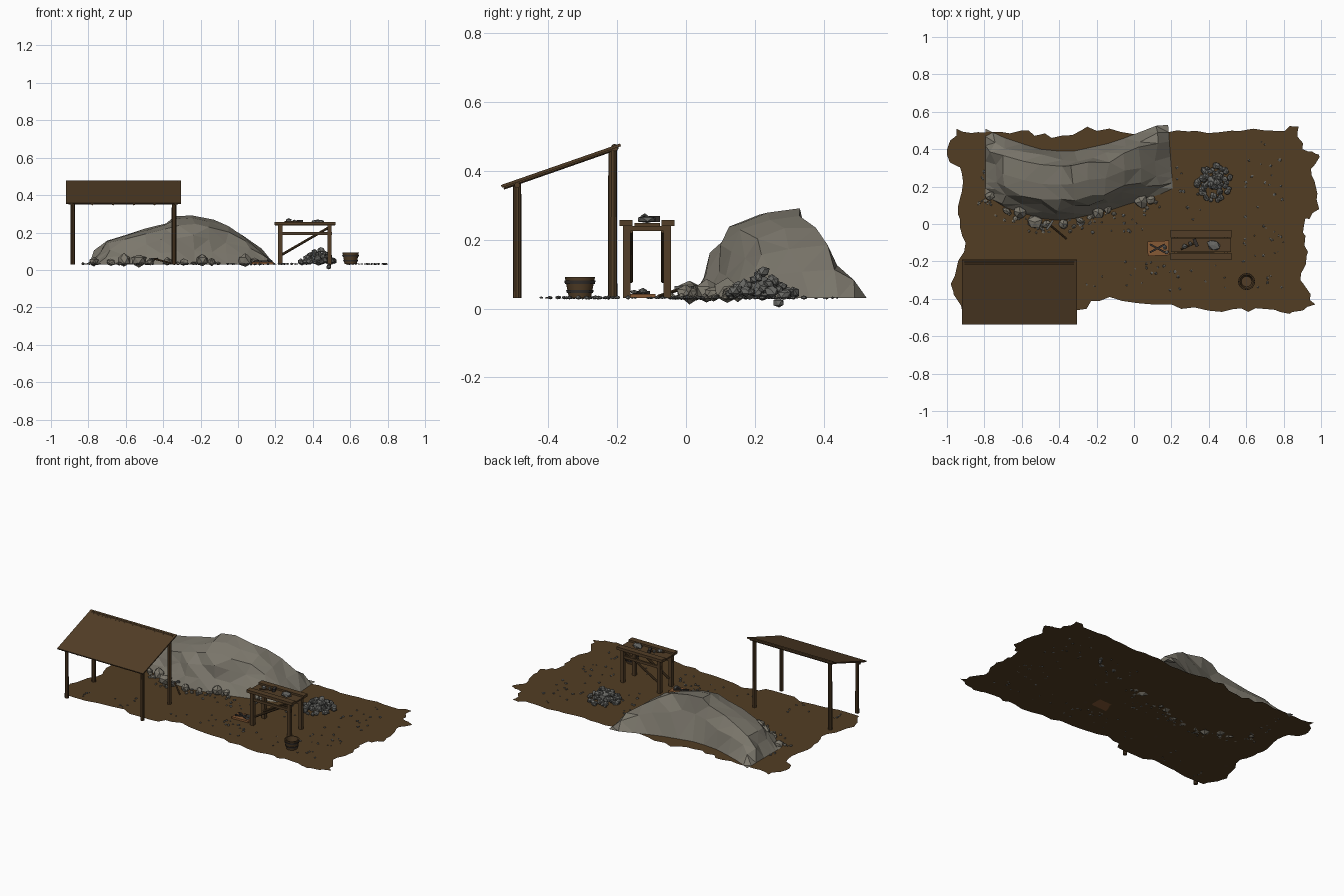
import bpy, bmesh, math, random
from mathutils import Vector, Matrix

random.seed(7)
if "Cube" in bpy.data.objects:
    bpy.data.objects.remove(bpy.data.objects["Cube"])

G = 0.03  # ground level


def material(name, r, g, b):
    m = bpy.data.materials.new(name)
    m.use_nodes = True
    m.diffuse_color = (r, g, b, 1)
    bsdf = m.node_tree.nodes["Principled BSDF"]
    bsdf.inputs["Base Color"].default_value = (r, g, b, 1)
    bsdf.inputs["Roughness"].default_value = 0.9
    return m


SOIL = material("soil", 0.085, 0.047, 0.017)
WOOD = material("dark wood", 0.085, 0.048, 0.02)
CLIFF = material("warm rock", 0.2, 0.185, 0.15)
STONE = material("grey stone", 0.14, 0.14, 0.13)
PALE = material("pale board", 0.24, 0.1, 0.035)
IRON = material("dark iron", 0.035, 0.03, 0.027)


def finish(name, bm, *mats, smooth=False):
    mesh = bpy.data.meshes.new(name)
    bm.to_mesh(mesh)
    bm.free()
    for m in mats:
        mesh.materials.append(m)
    ob = bpy.data.objects.new(name, mesh)
    bpy.context.collection.objects.link(ob)
    if smooth:
        bpy.ops.object.select_all(action='DESELECT')
        ob.select_set(True)
        bpy.context.view_layer.objects.active = ob
        bpy.ops.object.shade_smooth_by_angle()
    return ob


def box(name, center, size, mat, turn=(0, 0, 0)):
    bm = bmesh.new()
    bmesh.ops.create_cube(bm, size=1)
    bmesh.ops.scale(bm, vec=size, verts=bm.verts)
    ob = finish(name, bm, mat)
    ob.location, ob.rotation_euler = center, turn
    return ob


def pole(name, a, b, r, mat):
    a, b = Vector(a), Vector(b)
    bm = bmesh.new()
    bmesh.ops.create_cone(bm, cap_ends=True, segments=10, radius1=r, radius2=r * 0.93,
                          depth=(b - a).length)
    ob = finish(name, bm, mat, smooth=True)
    ob.location = (a + b) / 2
    ob.rotation_euler = (b - a).to_track_quat('Z', 'Y').to_euler()
    return ob


def add_stone(bm, center, r, flat=0.7, detail=1):
    # Angular lump with uneven corners
    geo = bmesh.ops.create_icosphere(bm, subdivisions=detail, radius=r)["verts"]
    turn = Matrix.Rotation(random.uniform(0, 6), 3, 'Z')
    stretch = random.uniform(0.7, 1)
    for v in geo:
        p = v.co * random.uniform(0.75, 1.1)
        v.co = turn @ Vector((p.x, p.y * stretch, p.z * flat)) + Vector(center)


# Ragged ground sheet
outline = [(-.95, .51), (-.8, .49), (-.6, .5), (-.44, .46), (-.25, .52), (0, .48), (.23, .5),
           (.45, .49), (.7, .5), (.88, .52), (.9, .4), (.99, .37), (.95, .26), (.99, .08),
           (.91, 0), (.93, -.15), (.89, -.3), (.97, -.43), (.83, -.48), (.65, -.45),
           (.47, -.47), (.2, -.43), (-.13, -.39), (-.3, -.46), (-.6, -.44), (-.92, -.46),
           (-.98, -.32), (-.9, -.1), (-.94, .05), (-.92, .27), (-1, .37)]
bm = bmesh.new()
rim = []
for i, a in enumerate(outline):
    b = outline[(i + 1) % len(outline)]
    steps = 4
    for k in range(steps):
        p = Vector(a).lerp(Vector(b), k / steps)
        if k:
            p += Vector((random.uniform(-.016, .016), random.uniform(-.016, .016)))
        rim.append(bm.verts.new((max(-1, min(1, p.x)), p.y, G)))
face = bm.faces.new(rim)
face.normal_update()
if face.normal.z < 0:
    face.normal_flip()
bmesh.ops.triangulate(bm, faces=bm.faces)
finish("ground", bm, SOIL)

# Crescent rock outcrop: columns of (x, front foot, back foot, height)
columns = [(-.795, .16, .51, .0), (-.755, .13, .49, .075), (-.69, .09, .46, .135),
           (-.6, .06, .43, .17), (-.5, .03, .4, .195), (-.4, .02, .39, .235),
           (-.32, .03, .39, .262), (-.23, .05, .41, .27), (-.14, .07, .43, .25),
           (-.05, .1, .46, .21), (.04, .13, .49, .155), (.13, .16, .525, .085),
           (.195, .19, .53, .0)]
profile = [(0, 0), (.09, .28), (.17, .58), (.27, .87), (.5, .97), (.74, 1), (.88, .62), (1, 0)]
bm = bmesh.new()
grid = []
for x, front, back, h in columns:
    row = []
    for t, up in profile:
        edge = up == 0 or h == 0
        j = 0 if edge else 0.02
        lean = 0.025 * (t - .5) if x > 0 else 0
        row.append(bm.verts.new((x - lean + random.uniform(-j, j),
                                 front + (back - front) * t + random.uniform(-j, j) * .8,
                                 G + h * up * (1 if edge else random.uniform(.91, 1.0)))))
    grid.append(row)
for r0, r1 in zip(grid, grid[1:]):
    for k in range(len(profile) - 1):
        bm.faces.new((r0[k], r1[k], r1[k + 1], r0[k + 1]))
bmesh.ops.triangulate(bm, faces=bm.faces, quad_method='SHORT_EDGE')
bmesh.ops.recalc_face_normals(bm, faces=bm.faces)
if sum(f.normal.z for f in bm.faces) < 0:
    bmesh.ops.reverse_faces(bm, faces=bm.faces)
finish("rock_outcrop", bm, CLIFF)

# Boulders along the foot of the outcrop
bm = bmesh.new()
for x, y, r in [(-.77, .15, .03), (-.68, .07, .025), (-.61, .06, .045), (-.53, .01, .045),
                (-.47, .0, .025), (-.38, .0, .03), (-.29, .02, .025), (-.19, .06, .045),
                (-.14, .08, .03), (.04, .12, .045), (.09, .13, .03)]:
    add_stone(bm, (x, y, G + r * .45), r, .85)
    for k in range(3):
        s = random.uniform(.008, .016)
        add_stone(bm, (x + random.uniform(-.06, .06), y - random.uniform(0, .05), G + s * .3), s)
finish("foot_boulders", bm, CLIFF)

# Heap of broken stone
bm = bmesh.new()
for k in range(60):
    d, a = 0.095 * math.sqrt(random.random()), random.uniform(0, 6.283)
    top = 0.08 * (1 - d / 0.105)
    add_stone(bm, (.43 + d * math.cos(a), .22 + d * math.sin(a), G + .008 + top * random.random() ** .5),
              random.uniform(.014, .025), .8)
add_stone(bm, (.43, .22, G + .03), .06, .8)
add_stone(bm, (.485, .27, .017), .019, .85)
finish("stone_heap", bm, STONE)

# Loose pebbles
bm = bmesh.new()
zones = [(.58, .8, -.35, .45, 40), (-.05, .6, -.36, -.2, 22), (-.82, -.74, 0, .45, 14),
         (-.7, .1, -.05, .05, 30), (-.3, -.1, -.35, -.2, 3), (.22, .36, .02, .4, 10),
         (-.85, -.35, -.42, -.25, 10)]
for x0, x1, y0, y1, n in zones:
    for k in range(n):
        s = random.uniform(.005, .011)
        add_stone(bm, (random.uniform(x0, x1), random.uniform(y0, y1), G + s * .2), s, .6)
finish("pebbles", bm, STONE)

# Lean-to shelter
slope = math.atan2(.12, .345)
box("shelter_roof", (-.612, -.363, .415), (.615, .366, .008), WOOD, (slope, 0, 0))
for side, x in (("left", -.342), ("right", -.884)):
    pole("front_post_" + side, (x, -.49, G), (x, -.49, .362), .0125, WOOD)
    pole("back_post_" + side, (x, -.213, G), (x, -.213, .462), .0135, WOOD)
pole("front_beam", (-.905, -.49, .358), (-.32, -.49, .358), .009, WOOD)
pole("back_beam", (-.905, -.207, .467), (-.32, -.207, .467), .011, WOOD)
for k in range(6):
    x = -.89 + k * .111
    pole("rafter", (x, -.53, .351), (x, -.2, .466), .006, WOOD)

# Work table
MX, MY = .358, -.113
box("table_middle_plank", (MX, MY, .243), (.32, .074, .01), WOOD)
for s in (-1, 1):
    y = MY + s * .059
    box("table_side_plank", (MX, MY + s * .061, .248), (.325, .038, .018), WOOD)
    box("table_rail", (MX, y, .195), (.29, .012, .016), WOOD)
    pole("table_brace", (.232, y - s * .012, .08), (.482, y - s * .012, .225), .007, WOOD)
    for e in (-1, 1):
        box("table_leg", (MX + e * .132, y, .135), (.022, .022, .21), WOOD)
for e in (-1, 1):
    box("table_end_rail", (MX + e * .132, MY, .232), (.02, .14, .014), WOOD)

# Stones and a hammer on the table
bm = bmesh.new()
add_stone(bm, (.425, MY, .259), .04, .32)
add_stone(bm, (.27, -.12, .264), .017, .75)
add_stone(bm, (.3, -.105, .259), .014, .7)
finish("table_stones", bm, STONE)
pole("hammer_handle", (.25, -.135, .256), (.33, -.1, .256), .005, WOOD)
box("hammer_head", (.33, -.1, .26), (.018, .045, .016), IRON, (0, 0, .41))

# Pale board with crossed tools on the ground
box("tool_board", (.13, -.13, G + .006), (.115, .078, .012), PALE, (0, 0, .04))
for turn in (.5, -.5):
    box("crossed_tool", (.125, -.13, G + .017), (.09, .01, .008), IRON, (0, 0, turn))
bm = bmesh.new()
add_stone(bm, (.165, -.125, G + .02), .016, .6)
add_stone(bm, (.175, -.15, G + .018), .012, .6)
finish("board_stones", bm, STONE)

# Long tool leaning on the boulders
pole("tool_handle", (-.45, -.005, G + .03), (-.36, -.08, G + .006), .005, WOOD)
box("tool_head", (-.45, -.005, G + .03), (.012, .06, .01), STONE, (0, 0, -.6))


# Bucket: revolved wall with iron hoops
def revolve(name, points, mat):
    bm = bmesh.new()
    vs = [bm.verts.new((r, 0, z)) for r, z in points]
    es = [bm.edges.new(p) for p in zip(vs, vs[1:])]
    bmesh.ops.spin(bm, geom=vs + es, cent=(0, 0, 0), axis=(0, 0, 1), angle=math.tau, steps=16)
    bmesh.ops.remove_doubles(bm, verts=bm.verts, dist=.0001)
    bmesh.ops.recalc_face_normals(bm, faces=bm.faces)
    ob = finish(name, bm, mat, smooth=True)
    ob.location = (.602, -.308, G)
    return ob


revolve("bucket", [(0, .001), (.032, .001), (.044, .062), (.037, .062), (.028, .012), (0, .012)], WOOD)
for z in (.015, .042):
    r = .032 + z * .2
    revolve("bucket_hoop", [(r, z), (r + .003, z), (r + .005, z + .009), (r, z + .009)], IRON)
